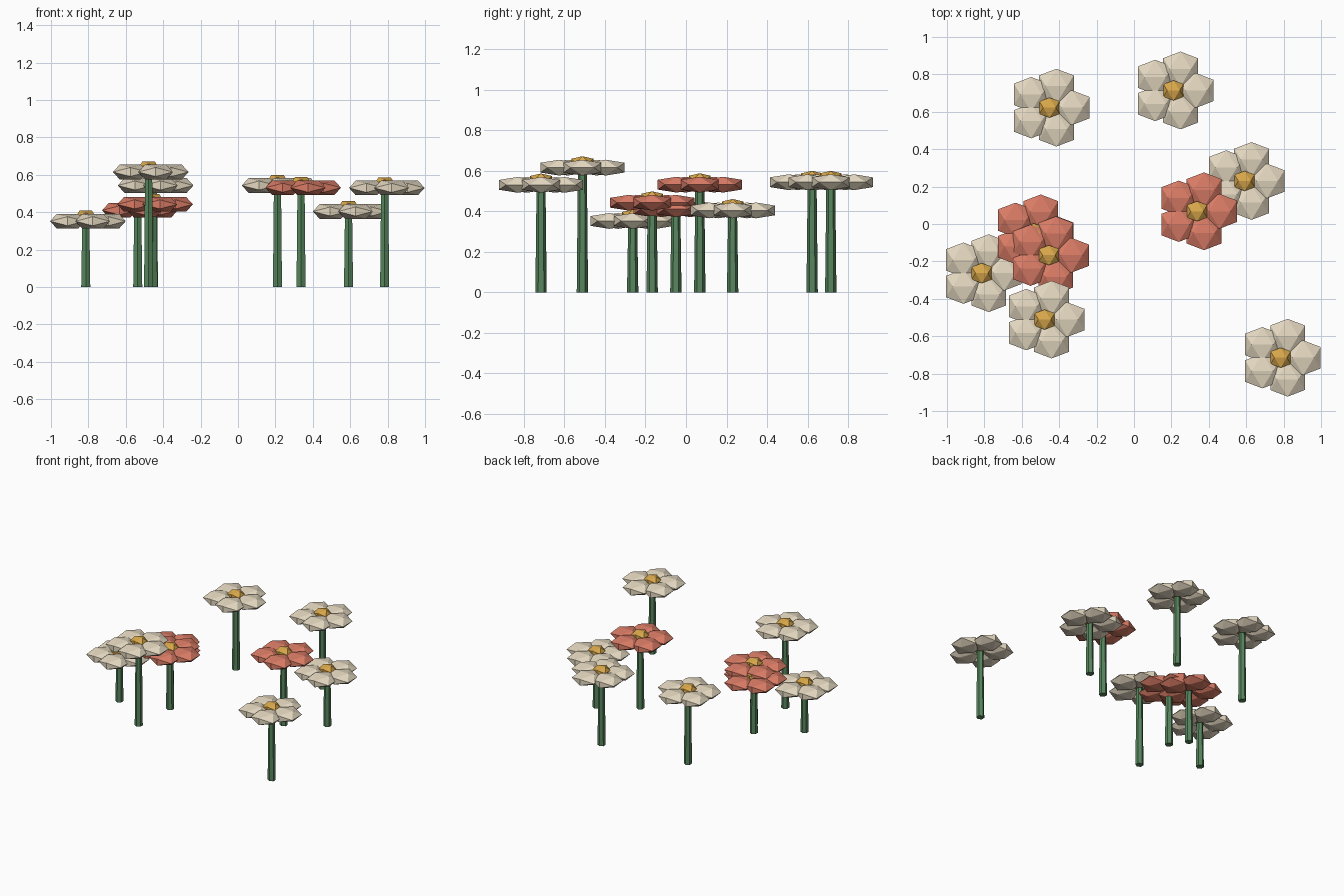
import bpy
import bmesh
from math import cos, sin, pi, sqrt
from mathutils import Matrix, Vector

cube = bpy.data.objects.get("Cube")
if cube:
    bpy.data.objects.remove(cube, do_unlink=True)

PHI = (1 + sqrt(5)) / 2


def material(name, rgb):
    """Flat material from 8-bit sRGB values."""
    lin = [((c / 255 + 0.055) / 1.055) ** 2.4 for c in rgb] + [1.0]
    mat = bpy.data.materials.new(name)
    mat.use_nodes = True
    mat.diffuse_color = lin
    bsdf = mat.node_tree.nodes["Principled BSDF"]
    bsdf.inputs["Base Color"].default_value = lin
    bsdf.inputs["Roughness"].default_value = 0.9
    return mat


cream = material("cream petal", (228, 216, 192))
coral = material("coral petal", (218, 124, 102))
gold = material("golden centre", (220, 170, 76))
green = material("stem green", (88, 134, 94))


def add_gem(bm, centre, radius, flatten):
    """Flattened icosahedron made from three golden rectangles."""
    k = radius / sqrt(1 + PHI * PHI)
    verts = []
    for a in (-1, 1):
        for b in (-PHI, PHI):
            for x, y, z in ((a, 0, b), (0, b, a), (b, a, 0)):
                p = Vector((x, y, z * flatten)) * k + Vector(centre)
                verts.append(bm.verts.new(p))
    bmesh.ops.convex_hull(bm, input=verts)


def finish(bm, name, mat):
    bmesh.ops.recalc_face_normals(bm, faces=bm.faces)
    mesh = bpy.data.meshes.new(name)
    bm.to_mesh(mesh)
    bm.free()
    mesh.materials.append(mat)
    return mesh


def petals_mesh(name, mat):
    """Ring of five petals."""
    bm = bmesh.new()
    for i in range(5):
        a = 2 * pi * i / 5
        add_gem(bm, (0.121 * cos(a), 0.121 * sin(a), 0), 0.109, 0.42)
    return finish(bm, name, mat)


def centre_mesh():
    bm = bmesh.new()
    add_gem(bm, (0, 0, 0.024), 0.063, 0.6)
    return finish(bm, "flower_centre", gold)


def stem_mesh(height):
    """Tapered six-sided stem standing on the ground."""
    bm = bmesh.new()
    bmesh.ops.create_cone(
        bm, cap_ends=True, segments=6, radius1=0.028, radius2=0.022,
        depth=height, matrix=Matrix.Translation((0, 0, height / 2)))
    return finish(bm, "stem", green)


def place(name, mesh, location):
    obj = bpy.data.objects.new(name, mesh)
    obj.location = location
    bpy.context.collection.objects.link(obj)


cream_petals = petals_mesh("cream_petals", cream)
coral_petals = petals_mesh("coral_petals", coral)
centre = centre_mesh()

# Flower positions: x, y, head height, petals
flowers = [
    (0.784, -0.715, 0.53, cream_petals),
    (-0.478, -0.511, 0.615, cream_petals),
    (-0.814, -0.263, 0.352, cream_petals),
    (-0.455, -0.167, 0.442, coral_petals),
    (-0.536, -0.05, 0.41, coral_petals),
    (0.337, 0.068, 0.531, coral_petals),
    (0.591, 0.23, 0.404, cream_petals),
    (0.211, 0.714, 0.543, cream_petals),
    (-0.452, 0.622, 0.543, cream_petals),
]

for i, (x, y, z, petals) in enumerate(flowers, 1):
    place(f"stem_{i}", stem_mesh(z), (x, y, 0))
    place(f"petals_{i}", petals, (x, y, z))
    place(f"flower_centre_{i}", centre, (x, y, z))
